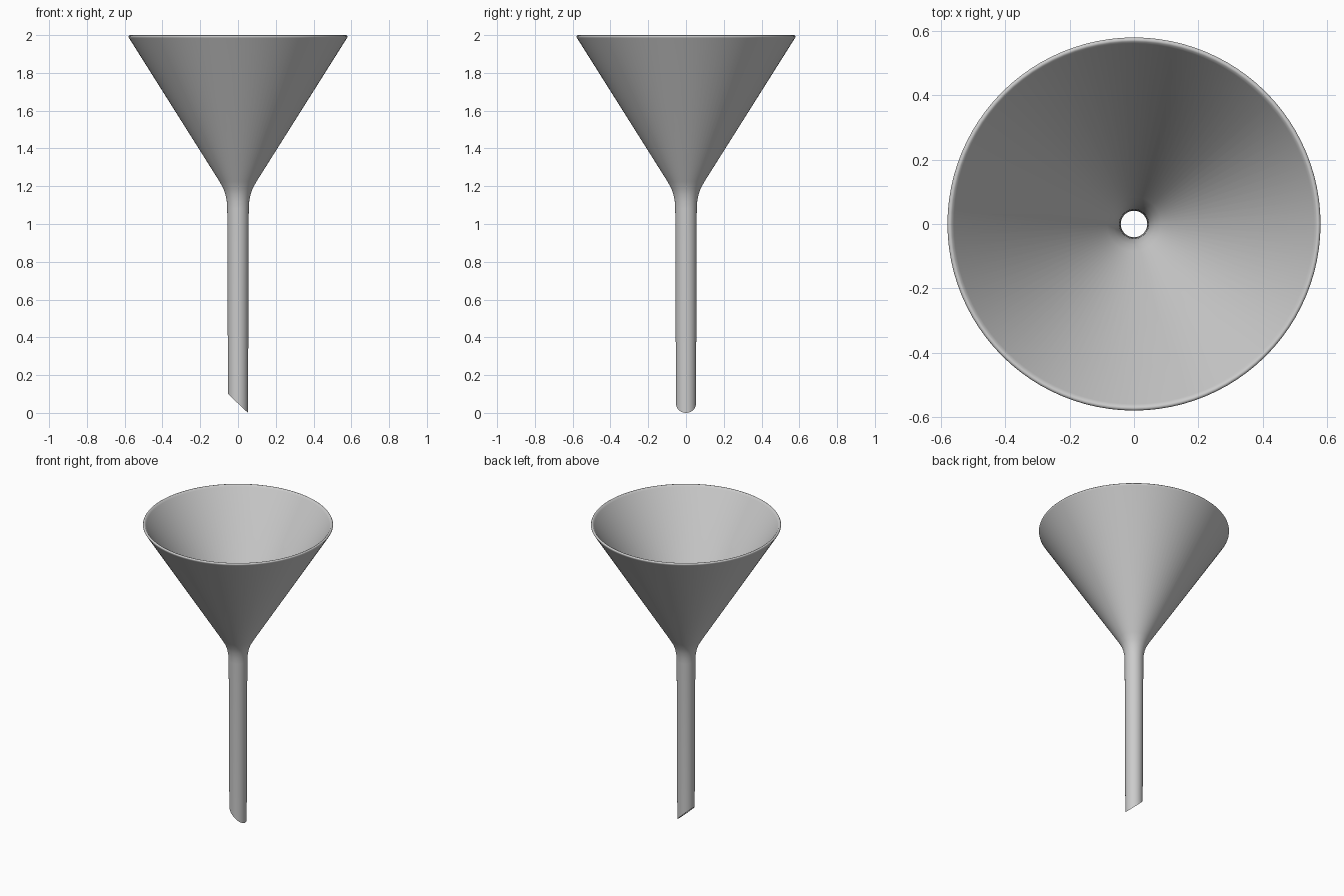
import bpy, bmesh, math

if "Cube" in bpy.data.objects:
    bpy.data.objects.remove(bpy.data.objects["Cube"])

SEGS = 96
CUT_R = 0.053

# wall profile (radius, z): stem tip, up the outside, over the rim, down the inside
outer = [(0.053, 0.0), (0.057, 1.08), (0.0595, 1.12), (0.066, 1.155),
         (0.077, 1.187), (0.098, 1.225), (0.576, 1.983)]
rim = [(0.5795, 1.989), (0.580, 1.994), (0.577, 1.9985), (0.572, 2.0), (0.567, 1.998)]
inner = [(0.560, 1.988), (0.084, 1.232), (0.064, 1.195), (0.053, 1.162),
         (0.046, 1.125), (0.043, 1.08), (0.041, 0.0)]
profile = outer + rim + inner

# lathe the profile, with the stem tip sliced at a slant
bm = bmesh.new()
rings = []
for r, z in profile:
    ring = []
    for i in range(SEGS):
        a = 2 * math.pi * i / SEGS
        x, y = r * math.cos(a), r * math.sin(a)
        h = 0.05 * (1 - x / CUT_R) if z == 0 else z
        ring.append(bm.verts.new((x, y, h)))
    rings.append(ring)
for a, b in zip(rings, rings[1:] + rings[:1]):
    for i in range(SEGS):
        j = (i + 1) % SEGS
        bm.faces.new((a[i], a[j], b[j], b[i]))
bmesh.ops.recalc_face_normals(bm, faces=bm.faces)

mesh = bpy.data.meshes.new("funnel")
bm.to_mesh(mesh)
bm.free()
funnel = bpy.data.objects.new("funnel", mesh)
bpy.context.collection.objects.link(funnel)

# smooth glassy surface with a crisp slanted tip
bpy.context.view_layer.objects.active = funnel
funnel.select_set(True)
bpy.ops.object.shade_smooth_by_angle(angle=math.radians(40))
